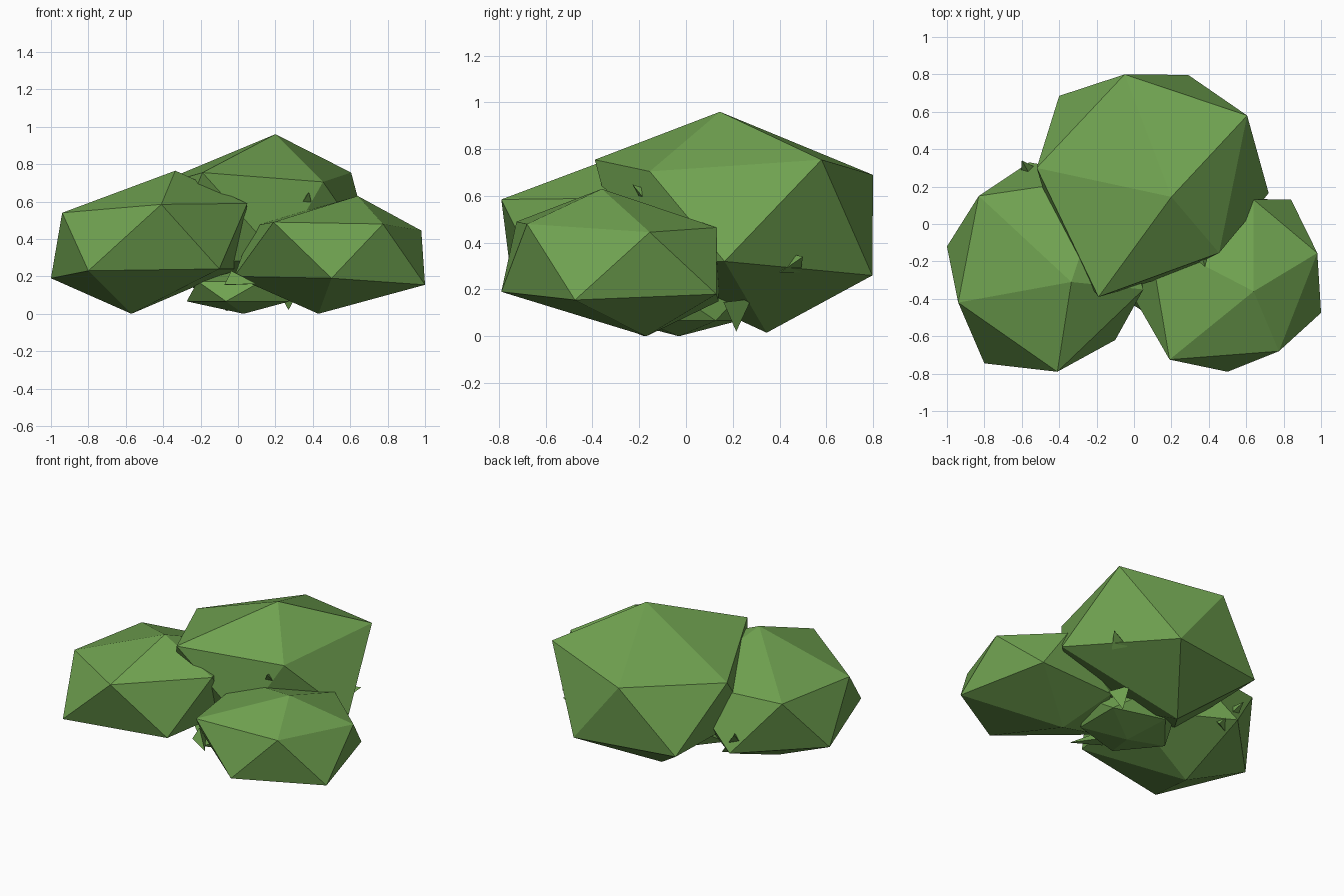
import bpy, bmesh
from mathutils import Vector

if "Cube" in bpy.data.objects:
    bpy.data.objects.remove(bpy.data.objects["Cube"])

green = bpy.data.materials.new("leaf_green")
green.diffuse_color = (0.16, 0.36, 0.08, 1)
green.use_nodes = True
green.node_tree.nodes["Principled BSDF"].inputs["Base Color"].default_value = green.diffuse_color


def finish(name, bm):
    bmesh.ops.recalc_face_normals(bm, faces=bm.faces)
    mesh = bpy.data.meshes.new(name)
    bm.to_mesh(mesh)
    bm.free()
    mesh.materials.append(green)
    obj = bpy.data.objects.new(name, mesh)
    bpy.context.collection.objects.link(obj)
    return obj


def clump(name, top, upper, lower, bottom):
    """Faceted twenty-sided clump: a peak, two rings of five and a low point."""
    bm = bmesh.new()
    for p in [top, *upper, *lower, bottom]:
        bm.verts.new(p)
    bmesh.ops.convex_hull(bm, input=bm.verts)
    return finish(name, bm)


def shard(name, base, tip, radius):
    """Small three-sided leaf tip pointing from base to tip."""
    base, tip = Vector(base), Vector(tip)
    axis = tip - base
    bm = bmesh.new()
    bmesh.ops.create_cone(bm, cap_ends=True, segments=3, radius1=radius,
                          radius2=0, depth=axis.length)
    rot = axis.to_track_quat('Z', 'Y')
    for v in bm.verts:
        v.co = rot @ v.co + (base + tip) / 2
    return finish(name, bm)


# Three large foliage clumps
clump("left_clump", (-.335, -.31, .765),
      [(-.94, -.42, .54), (-.41, -.79, .585), (.05, -.35, .59),
       (-.15, .25, .55), (-.83, .15, .54)],
      [(-1, -.12, .19), (-.8, -.745, .23), (-.1, -.62, .24),
       (-.01, -.05, .24), (-.56, .33, .2)],
      (-.57, -.18, 0))

clump("right_clump", (.64, -.36, .63),
      [(.19, -.725, .49), (.775, -.68, .48), (.98, -.155, .445),
       (.64, .13, .465), (.08, -.07, .47)],
      [(.5, -.79, .19), (1, -.475, .155), (.84, .13, .18),
       (.3, .14, .15), (-.02, -.36, .2)],
      (.43, -.17, 0))

clump("back_clump", (.2, .145, .96),
      [(-.19, -.39, .755), (.455, -.155, .705), (.605, .58, .755),
       (-.05, .8, .69), (-.52, .3, .66)],
      [(.22, -.27, .3), (.72, .165, .32), (.29, .797, .26),
       (-.4, .685, .27), (-.4, -.1, .25)],
      (-.06, .345, .015))

# Low core filling the gap between the clumps
bm = bmesh.new()
bmesh.ops.create_icosphere(bm, subdivisions=1, radius=1)
for v in bm.verts:
    v.co = (v.co.x * .34 + .03, v.co.y * .3 - .03, v.co.z * .12 + .12)
finish("low_core", bm)

# Leaf tips poking out of the clumps
shard("front_leaf_tip", (.34, -.1, .53), (.38, -.23, .65), .08)
shard("low_leaf_tip", (-.04, -.36, .18), (.1, -.5, .16), .05)
shard("right_leaf_tip", (.48, .44, .3), (.58, .5, .34), .06)
shard("rear_leaf_tip", (-.52, .2, .2), (-.6, .34, .34), .1)
shard("under_leaf_tip", (.27, .2, .15), (.27, .215, .02), .08)
